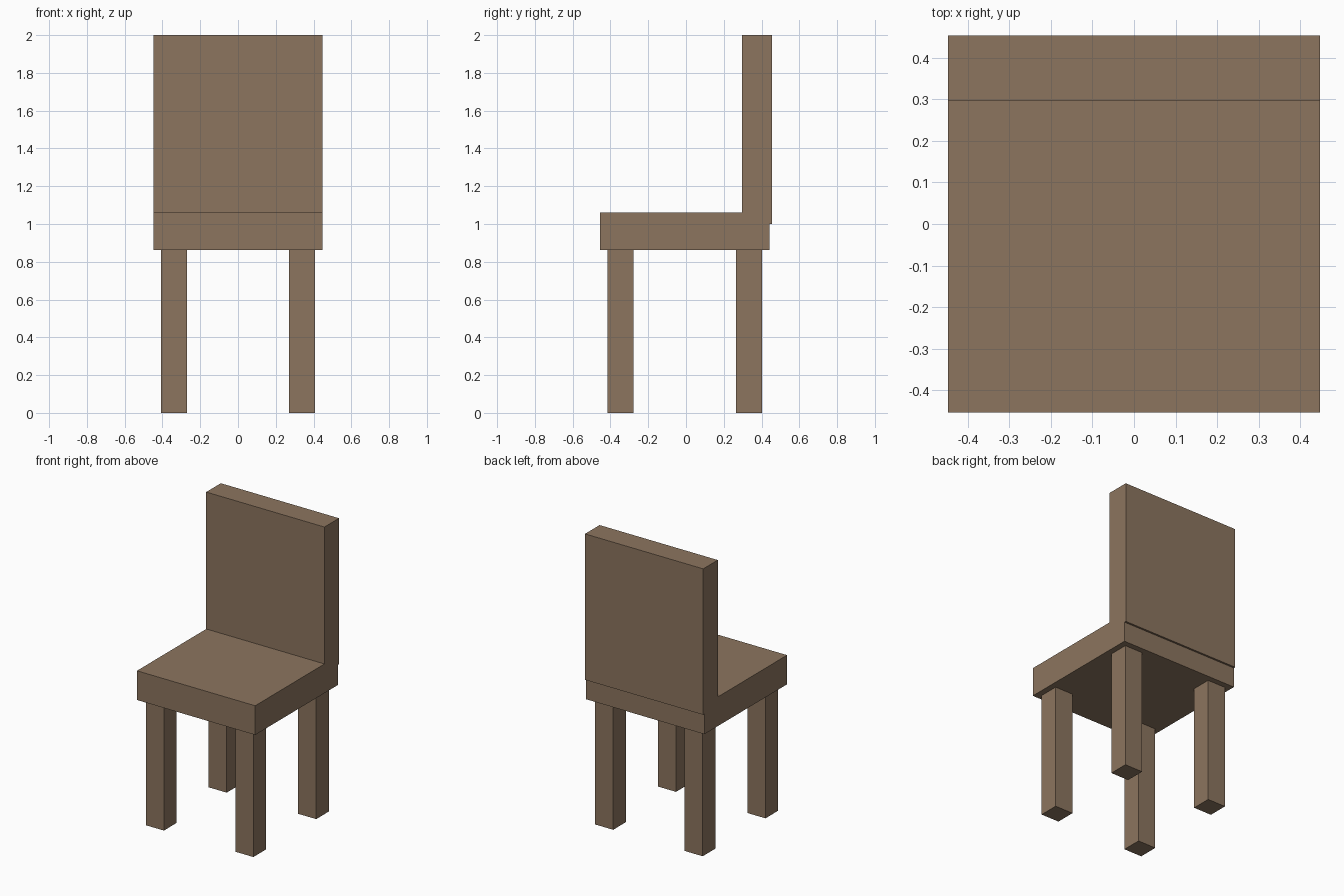
import bpy
from mathutils import Matrix, Vector

default = bpy.data.objects.get("Cube")
if default:
    bpy.data.objects.remove(default, do_unlink=True)

# Single wood colour
wood = bpy.data.materials.new("brown_wood")
wood.use_nodes = True
colour = (0.262, 0.178, 0.114, 1)
wood.diffuse_color = colour
wood.node_tree.nodes["Principled BSDF"].inputs["Base Color"].default_value = colour


def box(name, low, high):
    """Add a flat-sided box between two opposite corners."""
    low, high = Vector(low), Vector(high)
    bpy.ops.mesh.primitive_cube_add(size=1)
    obj = bpy.context.object
    obj.name = name
    obj.data.transform(Matrix.Diagonal((high - low).to_4d()))
    obj.location = (low + high) / 2
    obj.data.materials.append(wood)
    return obj


HALF_WIDTH = 0.448
SEAT_BOTTOM = 0.862
LEG = 0.137

# Seat slab, and backrest that sinks into it and overhangs slightly at the rear
box("seat", (-HALF_WIDTH, -0.454, SEAT_BOTTOM), (HALF_WIDTH, 0.441, 1.062))
box("backrest", (-HALF_WIDTH, 0.296, 1.0), (HALF_WIDTH, 0.454, 2.0))

# Four square legs, set in from the seat edges
for side, x in (("left", 0.339), ("right", -0.339)):
    for end, y in (("front", -0.347), ("back", 0.333)):
        box(f"{end}_{side}_leg",
            (x - LEG / 2, y - LEG / 2, 0),
            (x + LEG / 2, y + LEG / 2, SEAT_BOTTOM))
